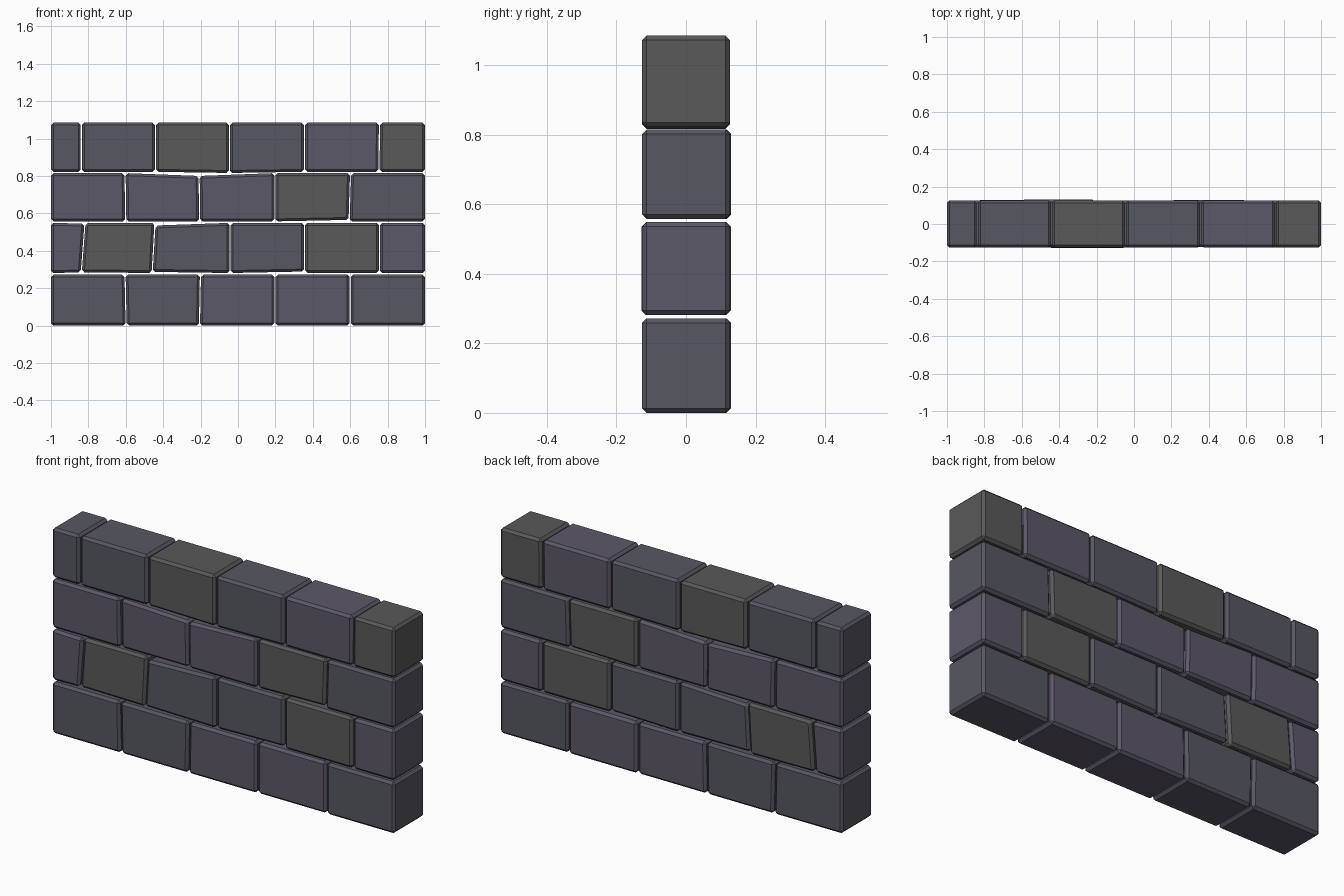
import bpy, bmesh
from mathutils import Vector

if "Cube" in bpy.data.objects:
    bpy.data.objects.remove(bpy.data.objects["Cube"])

CHAMFER = 0.013
Y0, Y1 = -0.126, 0.126


def material(name, rgb):
    m = bpy.data.materials.new(name)
    m.diffuse_color = (*rgb, 1)
    m.use_nodes = True
    m.node_tree.nodes["Principled BSDF"].inputs["Base Color"].default_value = m.diffuse_color
    return m


MATS = {
    "b": material("blue_grey_stone", (0.095, 0.095, 0.122)),
    "g": material("grey_stone", (0.100, 0.100, 0.100)),
    "p": material("violet_grey_stone", (0.108, 0.098, 0.138)),
}


def stone(name, corners, tone, y_shift):
    """Chamfered block from front outline: bottom left, bottom right, top right, top left."""
    bm = bmesh.new()
    front = [bm.verts.new(Vector((x, Y0 + y_shift, z))) for x, z in corners]
    back = [bm.verts.new(Vector((x, Y1 + y_shift, z))) for x, z in corners]
    bm.faces.new(front)
    bm.faces.new(back[::-1])
    for i in range(4):
        j = (i + 1) % 4
        bm.faces.new((front[j], front[i], back[i], back[j]))
    bmesh.ops.recalc_face_normals(bm, faces=bm.faces)
    bmesh.ops.bevel(bm, geom=list(bm.edges), offset=CHAMFER, segments=1,
                    affect='EDGES', profile=0.5)
    mesh = bpy.data.meshes.new(name)
    bm.to_mesh(mesh)
    bm.free()
    mesh.materials.append(MATS[tone])
    bpy.context.collection.objects.link(bpy.data.objects.new(name, mesh))


# Courses: z range, then joints as (bottom x, top x), tones of the stones
COURSES = [
    (0.0, 0.272, [(-1, -1), (-.598, -.604), (-.206, -.201), (.197, .197), (.600, .600), (1, 1)], "bbppb"),
    (0.281, 0.549, [(-1, -1), (-.838, -.818), (-.459, -.444), (-.042, -.042), (.356, .356),
                    (.756, .756), (1, 1)], "pgbbgp"),
    (0.557, 0.815, [(-1, -1), (-.600, -.604), (-.205, -.208), (.197, .197), (.594, .602), (1, 1)], "pppgb"),
    (0.822, 1.085, [(-1, -1), (-.838, -.838), (-.441, -.441), (-.046, -.046), (.356, .356),
                    (.754, .756), (1, 1)], "bbgbpg"),
]
# Worn stones: (course, stone) -> z changes for bottom left, bottom right, top right, top left
WEAR = {
    (1, 0): (0, .003, -.004, 0), (1, 1): (.004, 0, 0, 0),
    (1, 2): (.006, 0, 0, -.014), (1, 3): (0, .008, 0, 0),
    (2, 1): (0, 0, -.015, 0), (2, 2): (0, 0, 0, -.015), (2, 3): (0, .008, 0, 0),
    (3, 2): (0, -.006, 0, 0), (3, 3): (-.006, 0, 0, 0),
}
# Stones standing slightly proud of the wall
SHIFT = {(1, 1): .003, (1, 2): -.002, (2, 1): .004, (2, 3): .003, (0, 3): .003}
GAP = 0.003

for c, (z0, z1, joints, tones) in enumerate(COURSES):
    last = len(tones) - 1
    for s, tone in enumerate(tones):
        (bl, tl), (br, tr) = joints[s], joints[s + 1]
        gl = GAP if s else 0
        gr = GAP if s < last else 0
        w = WEAR.get((c, s), (0, 0, 0, 0))
        corners = [(bl + gl, z0 + w[0]), (br - gr, z0 + w[1]),
                   (tr - gr, z1 + w[2]), (tl + gl, z1 + w[3])]
        stone(f"stone_course{c + 1}_{s + 1}", corners, tone, SHIFT.get((c, s), 0))
